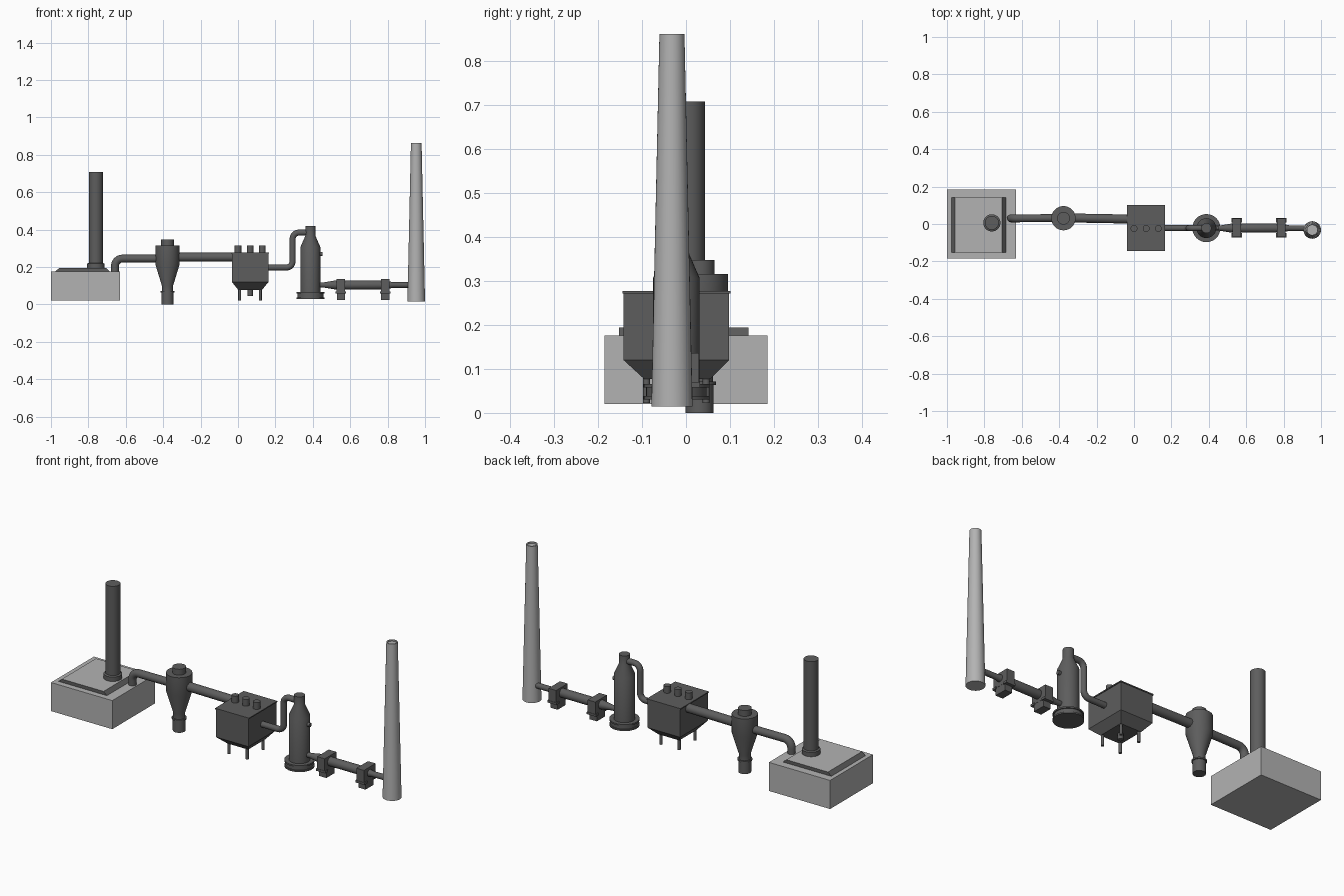
import bpy, bmesh, math
from mathutils import Vector

if "Cube" in bpy.data.objects:
    bpy.data.objects.remove(bpy.data.objects["Cube"])


def material(name, v):
    m = bpy.data.materials.new(name)
    m.diffuse_color = (v, v, v, 1)
    m.use_nodes = True
    m.node_tree.nodes["Principled BSDF"].inputs["Base Color"].default_value = m.diffuse_color
    return m


DARK = material("dark_steel", 0.11)
LIGHT = material("concrete", 0.45)


def finish(name, bm, mat):
    bmesh.ops.recalc_face_normals(bm, faces=bm.faces[:])
    me = bpy.data.meshes.new(name)
    bm.to_mesh(me)
    bm.free()
    ob = bpy.data.objects.new(name, me)
    bpy.context.collection.objects.link(ob)
    me.materials.append(mat)
    return ob


def smooth(ob):
    bpy.ops.object.select_all(action='DESELECT')
    ob.select_set(True)
    bpy.context.view_layer.objects.active = ob
    bpy.ops.object.shade_smooth_by_angle(angle=math.radians(35))


def frustum(name, low, high, z0, z1, mat=DARK):
    """Block from rectangle low to rectangle high, each (x0, x1, y0, y1)."""
    bm = bmesh.new()
    rings = []
    for (x0, x1, y0, y1), z in ((low, z0), (high, z1)):
        rings.append([bm.verts.new((x, y, z)) for x, y in
                      ((x0, y0), (x1, y0), (x1, y1), (x0, y1))])
    a, b = rings
    bm.faces.new(a[::-1])
    for i in range(4):
        j = (i + 1) % 4
        bm.faces.new((a[i], a[j], b[j], b[i]))
    bm.faces.new(b)
    return finish(name, bm, mat)


def box(name, x0, x1, y0, y1, z0, z1, mat=DARK):
    return frustum(name, (x0, x1, y0, y1), (x0, x1, y0, y1), z0, z1, mat)


def lathe(name, origin, profile, mat=DARK, axis='z', n=32):
    """Capped solid of revolution; profile is (radius, distance along axis)."""
    bm = bmesh.new()
    o = Vector(origin)
    rings = []
    for r, h in profile:
        ring = []
        for i in range(n):
            c, s = r * math.cos(math.tau * i / n), r * math.sin(math.tau * i / n)
            ring.append(bm.verts.new(o + Vector((c, s, h) if axis == 'z' else (h, c, s))))
        rings.append(ring)
    for a, b in zip(rings, rings[1:]):
        for i in range(n):
            j = (i + 1) % n
            bm.faces.new((a[i], a[j], b[j], b[i]))
    bm.faces.new(rings[0][::-1])
    bm.faces.new(rings[-1])
    ob = finish(name, bm, mat)
    smooth(ob)
    return ob


def pipe(name, points, radius, bend):
    """Round pipe along points with rounded corners."""
    p = [Vector(q) for q in points]
    path = [p[0]]
    for a, b, c in zip(p, p[1:], p[2:]):
        u, v = (a - b).normalized(), (c - b).normalized()
        centre = b + (u + v) * bend
        for k in range(9):
            t = math.pi / 2 * k / 8
            path.append(centre - v * bend * math.cos(t) - u * bend * math.sin(t))
    path.append(p[-1])
    cu = bpy.data.curves.new(name, 'CURVE')
    cu.dimensions = '3D'
    cu.bevel_depth = radius
    cu.bevel_resolution = 6
    cu.use_fill_caps = True
    s = cu.splines.new('POLY')
    s.points.add(len(path) - 1)
    for pt, co in zip(s.points, path):
        pt.co = (*co, 1)
    ob = bpy.data.objects.new(name, cu)
    bpy.context.collection.objects.link(ob)
    cu.materials.append(DARK)
    bpy.ops.object.select_all(action='DESELECT')
    ob.select_set(True)
    bpy.context.view_layer.objects.active = ob
    bpy.ops.object.convert(target='MESH')
    smooth(bpy.context.object)


# Furnace block with bevelled lid and its own chimney
box("furnace_block", -1.0, -0.63, -0.185, 0.185, 0.02, 0.176, LIGHT)
lid = frustum("furnace_lid", (-0.977, -0.685, -0.153, 0.142),
              (-0.957, -0.705, -0.153, 0.142), 0.176, 0.194)
lid.data.materials.append(LIGHT)
for f in lid.data.polygons:
    if f.normal.z > 0.9:
        f.material_index = 1
lathe("furnace_chimney", (-0.76, 0.006, 0),
      [(0.046, 0.18), (0.046, 0.218), (0.037, 0.222), (0.037, 0.709)])

# Duct from furnace to cyclone to filter house
pipe("furnace_duct", [(-0.658, 0.03, 0.17), (-0.658, 0.03, 0.245), (-0.38, 0.032, 0.245)], 0.021, 0.04)
pipe("cyclone_duct", [(-0.38, 0.033, 0.253), (0.0, 0.026, 0.253)], 0.024, 0)

# Cyclone separator
lathe("cyclone", (-0.377, 0.031, 0),
      [(0.065, 0.316), (0.065, 0.215), (0.03, 0.1), (0.03, 0.07)])
lathe("cyclone_cap", (-0.377, 0.031, 0), [(0.034, 0.31), (0.034, 0.348)])
lathe("cyclone_bin", (-0.377, 0.031, 0),
      [(0.032, 0.0), (0.032, 0.064), (0.037, 0.064), (0.037, 0.072)])

# Filter house with hopper, legs and roof vents
box("filter_house", -0.033, 0.163, -0.142, 0.098, 0.12, 0.273)
box("filter_roof", -0.037, 0.167, -0.145, 0.101, 0.272, 0.278)
frustum("filter_hopper", (0.002, 0.128, -0.095, 0.055), (-0.033, 0.163, -0.142, 0.098), 0.077, 0.12)
lathe("filter_outlet", (0.065, -0.022, 0), [(0.014, 0.045), (0.014, 0.08)])
for i, x in enumerate((0.009, 0.119)):
    for j, y in enumerate((-0.09, 0.046)):
        lathe(f"filter_leg_{i}{j}", (x, y, 0), [(0.008, 0.022), (0.008, 0.09)], n=16)
for i, x in enumerate((0.0, 0.065, 0.13)):
    lathe(f"filter_vent_{i}", (x, -0.024, 0), [(0.018, 0.27), (0.018, 0.315)])

# Duct rising from filter house to scrubber
pipe("scrubber_duct", [(0.15, -0.022, 0.197), (0.292, -0.022, 0.197),
                       (0.292, -0.022, 0.384), (0.385, -0.022, 0.384)], 0.016, 0.034)

# Scrubber tower
lathe("scrubber", (0.387, -0.022, 0),
      [(0.075, 0.03), (0.075, 0.038), (0.069, 0.038), (0.069, 0.058), (0.075, 0.058),
       (0.075, 0.066), (0.053, 0.066), (0.053, 0.307), (0.027, 0.367), (0.027, 0.418)])
lathe("scrubber_nozzle", (0.387, -0.022, 0.27), [(0.011, 0.03), (0.011, 0.066)], axis='x', n=16)

# Outlet duct with fans
lathe("outlet_duct", (0, -0.022, 0.104),
      [(0.013, 0.42), (0.014, 0.46), (0.024, 0.52), (0.024, 0.785), (0.015, 0.83), (0.015, 0.93)], axis='x')
for i, x in enumerate((0.55, 0.787)):
    box(f"fan_housing_{i}", x - 0.023, x + 0.023, -0.07, 0.03, 0.064, 0.136)
    box(f"fan_foot_{i}", x - 0.022, x + 0.022, -0.055, 0.015, 0.025, 0.064)
    for s in (-1, 1):
        y = -0.02 + s * 0.04
        box(f"fan_end_plate_{i}{s}", x - 0.028, x + 0.028, y - 0.012, y + 0.012, 0.058, 0.07)

# Tall tapered stack with shallow open mouth
lathe("stack", (0.953, -0.032, 0),
      [(0.047, 0.015), (0.0285, 0.862), (0.022, 0.862), (0.022, 0.855)], LIGHT)
